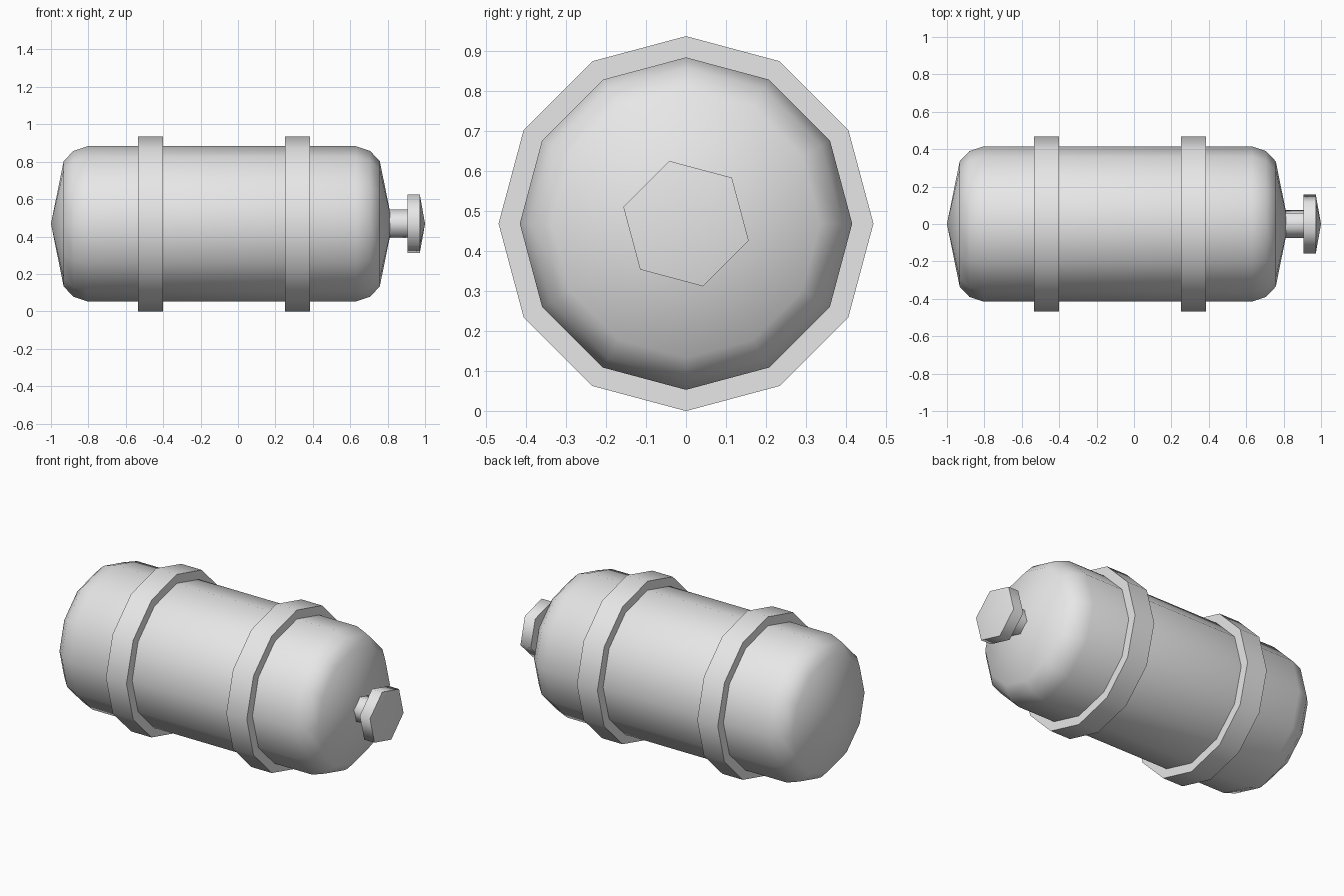
import bpy
import bmesh
import math
from mathutils import Matrix, Vector

default = bpy.data.objects.get("Cube")
if default:
    bpy.data.objects.remove(default, do_unlink=True)

AXIS_Z = 0.468

grey = bpy.data.materials.new("light grey metal")
grey.use_nodes = True
colour = (0.8, 0.8, 0.8, 1)
grey.diffuse_color = colour
grey.node_tree.nodes["Principled BSDF"].inputs["Base Color"].default_value = colour


def lathe(name, profile, sides, turn=0, closed=False):
    """Spin (x, radius) points around the tank's long axis."""
    bm = bmesh.new()
    rings = []
    for x, r in profile:
        if r == 0:
            rings.append([bm.verts.new((x, 0, 0))] * sides)
            continue
        ring = []
        for i in range(sides):
            a = math.radians(turn) + math.tau * i / sides
            ring.append(bm.verts.new((x, r * math.cos(a), r * math.sin(a))))
        rings.append(ring)
    pairs = list(zip(rings, rings[1:]))
    if closed:
        pairs.append((rings[-1], rings[0]))
    for a, b in pairs:
        for i in range(sides):
            j = (i + 1) % sides
            corners = dict.fromkeys((a[i], a[j], b[j], b[i]))
            bm.faces.new(list(corners))
    bmesh.ops.recalc_face_normals(bm, faces=bm.faces)
    mesh = bpy.data.meshes.new(name)
    bm.to_mesh(mesh)
    bm.free()
    mesh.materials.append(grey)
    obj = bpy.data.objects.new(name, mesh)
    obj.location.z = AXIS_Z
    bpy.context.collection.objects.link(obj)
    bpy.ops.object.select_all(action='DESELECT')
    obj.select_set(True)
    bpy.context.view_layer.objects.active = obj
    bpy.ops.object.shade_smooth_by_angle(angle=math.radians(65))
    return obj


# Tank body: mirrored rounded ends about its own middle
middle = -0.087
half = [(0.913, 0), (0.845, 0.335), (0.793, 0.39), (0.718, 0.415)]
body = [(middle - x, r) for x, r in half]
body += [(middle + x, r) for x, r in reversed(half)]
lathe("tank_body", body, 12)

# Two raised bands
for name, x in (("left_band", 0.318), ("right_band", -0.468)):
    w = 0.067
    lathe(name, [(x - w, 0.41), (x - w, 0.468), (x + w, 0.468), (x + w, 0.41)],
          12, closed=True)

# Valve stem and its hexagonal knob
lathe("valve_stem", [(0.79, 0), (0.79, 0.078), (0.92, 0.078), (0.92, 0)], 6, 45)
lathe("valve_knob", [(0.905, 0), (0.905, 0.162), (0.972, 0.162), (1.0, 0)], 6, 45)
